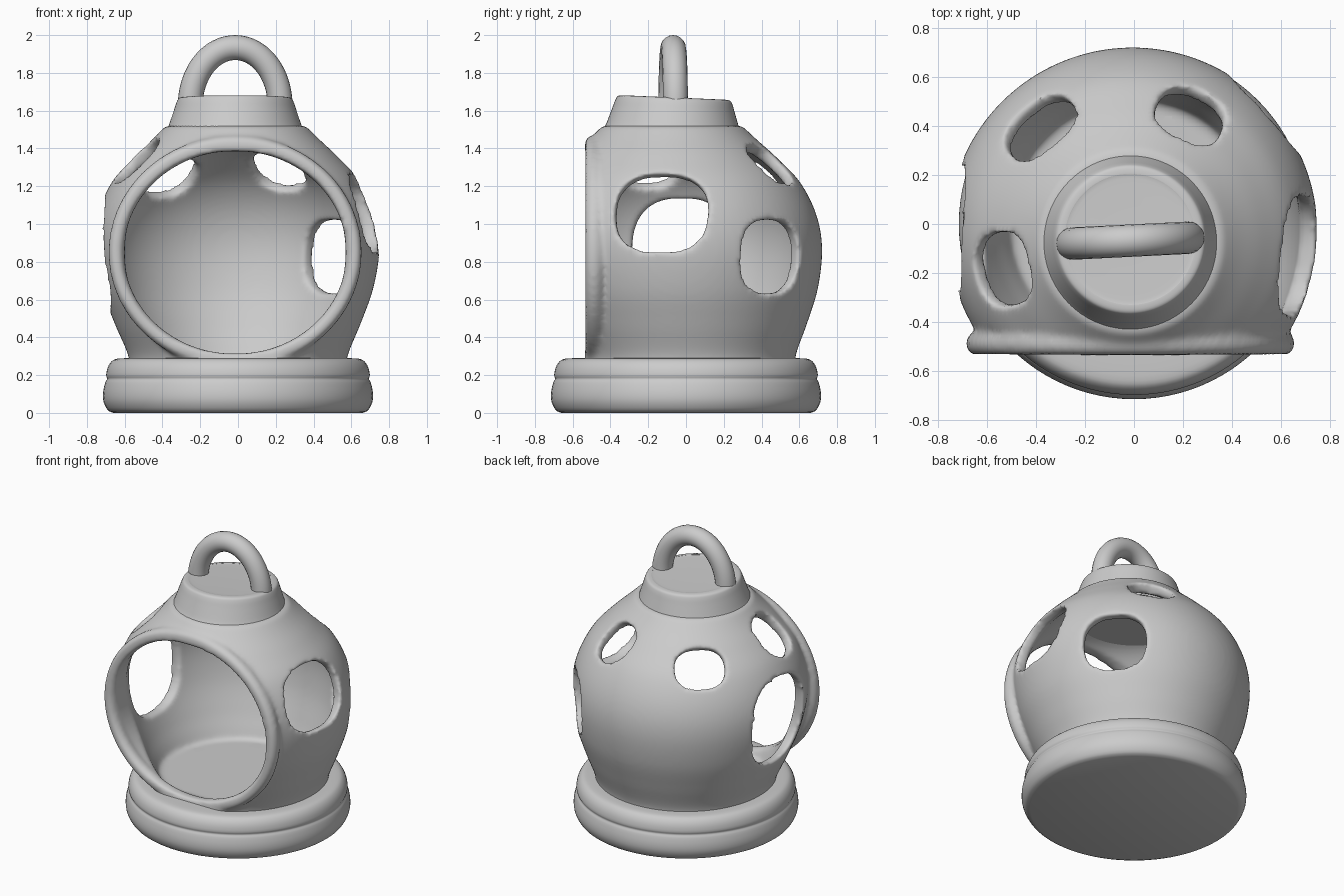
import bpy, bmesh, math
from mathutils import Vector, Matrix

if "Cube" in bpy.data.objects:
    bpy.data.objects.remove(bpy.data.objects["Cube"])

def link(name, bm):
    bmesh.ops.recalc_face_normals(bm, faces=bm.faces)
    me = bpy.data.meshes.new(name)
    bm.to_mesh(me)
    bm.free()
    ob = bpy.data.objects.new(name, me)
    bpy.context.collection.objects.link(ob)
    return ob

def spline(pts, n=5):
    # Catmull-Rom through the profile points
    P = [Vector(p) for p in pts]
    P = [2 * P[0] - P[1]] + P + [2 * P[-1] - P[-2]]
    out = []
    for i in range(1, len(P) - 2):
        a, b, c, d = P[i - 1:i + 3]
        for k in range(n):
            t = k / n
            out.append(0.5 * (2 * b + (c - a) * t + (2 * a - 5 * b + 4 * c - d) * t * t
                              + (3 * b - a - 3 * c + d) * t ** 3))
    return out + [P[-2]]

def loft(name, rings):
    bm = bmesh.new()
    vs = [[bm.verts.new(p) for p in r] for r in rings]
    n = len(vs[0])
    for a, b in zip(vs, vs[1:]):
        for i in range(n):
            bm.faces.new((a[i], a[(i + 1) % n], b[(i + 1) % n], b[i]))
    bm.faces.new(vs[0][::-1])
    bm.faces.new(vs[-1])
    return link(name, bm)

def lathe(name, prof, offset=lambda z: (0, 0), n=96):
    rings = []
    for r, z in prof:
        ox, oy = offset(z)
        rings.append([(ox + r * math.cos(2 * math.pi * i / n),
                       oy + r * math.sin(2 * math.pi * i / n), z) for i in range(n)])
    return loft(name, rings)

def hole(center, direction, a, b, near, far, power=2.5, n=48):
    # rounded-square prism along a direction, used as a cutter
    d = Vector(direction).normalized()
    u = Vector((0, 0, 1)).cross(d).normalized()
    v = d.cross(u)
    rings = []
    for t in (near, far):
        ring = []
        for i in range(n):
            c, s = math.cos(2 * math.pi * i / n), math.sin(2 * math.pi * i / n)
            x = a * math.copysign(abs(c) ** (2 / power), c)
            y = b * math.copysign(abs(s) ** (2 / power), s)
            ring.append(Vector(center) + d * t + u * x + v * y)
        rings.append(ring)
    return loft("cutter", rings)

def apply(ob, kind, **kw):
    bpy.context.view_layer.objects.active = ob
    m = ob.modifiers.new("m", kind)
    for k, v in kw.items():
        setattr(m, k, v)
    bpy.ops.object.modifier_apply(modifier=m.name)

def boolean(ob, other, op='DIFFERENCE'):
    apply(ob, 'BOOLEAN', operation=op, solver='EXACT', object=other)
    bpy.data.objects.remove(other, do_unlink=True)

def smooth(ob, angle=40):
    bpy.ops.object.select_all(action='DESELECT')
    ob.select_set(True)
    bpy.context.view_layer.objects.active = ob
    bpy.ops.object.shade_smooth_by_angle(angle=math.radians(angle))

# Hollow bulb body, leaning slightly forward towards the top
lean = lambda z: (-0.01 * max(0, z - 0.3), -0.06 * (z - 0.3))
profile = [(0.58, 0.2), (0.58, 0.3), (0.65, 0.47), (0.72, 0.66), (0.755, 0.87),
           (0.735, 1.05), (0.66, 1.22), (0.545, 1.35), (0.44, 1.45), (0.37, 1.52)]
cavity = [(0.50, 0.29), (0.53, 0.36), (0.58, 0.47), (0.65, 0.66), (0.685, 0.87),
          (0.665, 1.05), (0.595, 1.20), (0.48, 1.32), (0.36, 1.41), (0.2, 1.46)]
body = lathe("hollow_body", spline(profile), lean)
boolean(body, lathe("cavity", spline(cavity), lean))

# Flat front slice and large front opening
bm = bmesh.new()
bmesh.ops.create_cube(bm, size=1, matrix=Matrix.Translation((0, -1.035, 1.0)) @ Matrix.Diagonal((3, 1, 1.5, 1)))
boolean(body, link("cutter", bm))
boolean(body, hole((-0.015, 0, 0.85), (0, -1, 0), 0.585, 0.535, 0.12, 1.2, 2.15, 96))

# Rounded rim around the front opening
bm = bmesh.new()
N, M = 96, 16
grid = []
for i in range(N):
    t = 2 * math.pi * i / N
    row = []
    for j in range(M):
        p = 2 * math.pi * j / M
        k = 0.042 * math.cos(p)
        row.append(bm.verts.new((-0.015 + (0.63 + k) * math.cos(t), -0.488 + 0.047 * math.sin(p),
                                 0.85 + (0.578 + k) * math.sin(t))))
    grid.append(row)
for i in range(N):
    for j in range(M):
        a, b = grid[i], grid[(i + 1) % N]
        bm.faces.new((a[j], b[j], b[(j + 1) % M], a[(j + 1) % M]))
boolean(body, link("rim", bm), 'UNION')

# Window holes: position on the shell, half width, half height
core = Vector((0, -0.03, 0.8))
for pos, a, b in [((0.67, -0.13, 1.06), 0.245, 0.215),
                  ((0.55, 0.46, 0.83), 0.20, 0.195),
                  ((0.225, 0.43, 1.30), 0.14, 0.145),
                  ((-0.38, 0.39, 1.27), 0.16, 0.135),
                  ((-0.53, -0.185, 1.33), 0.15, 0.155),
                  ((-0.72, -0.02, 0.85), 0.265, 0.29)]:
    boolean(body, hole(core, Vector(pos) - core, a, b, 0.4, 1.2))

# Soften the cut edges
apply(body, 'REMESH', mode='VOXEL', voxel_size=0.016)
apply(body, 'SMOOTH', factor=0.5, iterations=6)
smooth(body, 60)

# Two-tier round base
base = lathe("base", spline([(0.66, 0.0), (0.69, 0.015), (0.712, 0.06), (0.714, 0.11), (0.703, 0.16),
                             (0.693, 0.18), (0.698, 0.2), (0.69, 0.24), (0.67, 0.272),
                             (0.64, 0.287), (0.57, 0.29)], 3))
smooth(base)

# Tapered cap with a slightly tilted top
cap = lathe("cap", spline([(0.375, -0.09), (0.368, -0.02), (0.352, 0.02), (0.325, 0.10), (0.31, 0.145),
                           (0.297, 0.165), (0.27, 0.17), (0.25, 0.167), (0.1, 0.165)], 4))
cap.matrix_world = Matrix.Translation((-0.015, -0.07, 1.5)) @ Matrix.Rotation(math.radians(-2.5), 4, 'X')
smooth(cap)

# Hanging loop
n, m, R = 40, 20, 0.066
rings = []
for i in range(n + 1):
    t = math.pi * (1 - i / n)
    c, s = math.cos(t), math.sin(t)
    p = Vector((-0.015 + 0.238 * c, -0.068 + 0.012 * c, 1.625 + 0.309 * s))
    nrm = Vector((c / 0.238, 0, s / 0.309)).normalized()
    rings.append([p + R * (nrm * math.cos(2 * math.pi * j / m)
                           + Vector((0, 1, 0)) * math.sin(2 * math.pi * j / m)) for j in range(m)])
smooth(loft("hanging_loop", rings))
